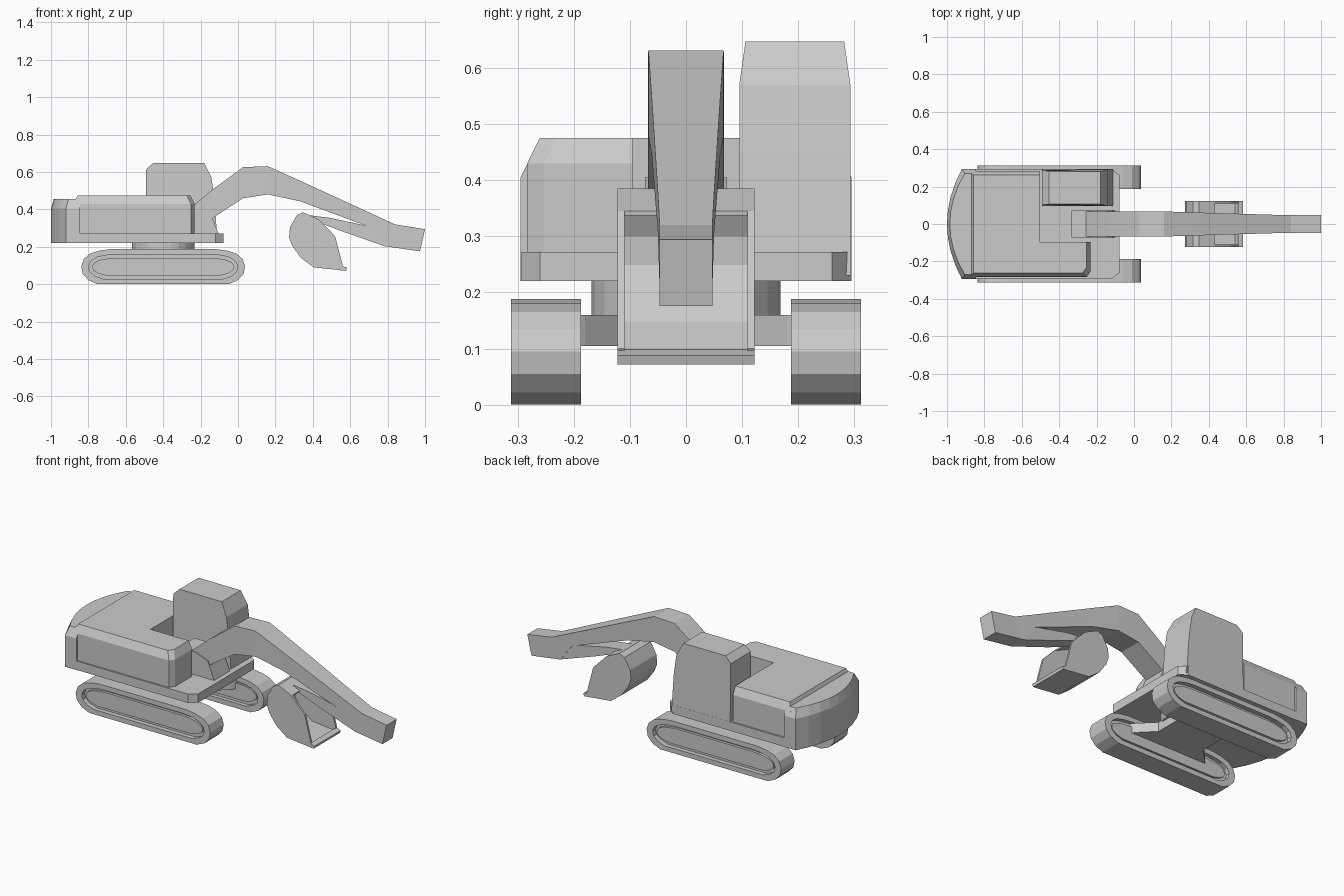
import bpy, bmesh, math

cube = bpy.data.objects.get("Cube")
if cube:
    bpy.data.objects.remove(cube)

grey = bpy.data.materials.new("plain grey")
grey.use_nodes = True
COLOR = (0.6, 0.6, 0.6, 1)
grey.diffuse_color = COLOR
grey.node_tree.nodes["Principled BSDF"].inputs["Base Color"].default_value = COLOR


def loft(name, rings, closed=False):
    """Skin a sequence of equal point rings; cap the ends, or join them if closed."""
    bm = bmesh.new()
    loops = [[bm.verts.new(p) for p in ring] for ring in rings]
    n = len(loops[0])
    pairs = list(zip(loops, loops[1:]))
    if closed:
        pairs.append((loops[-1], loops[0]))
    else:
        bm.faces.new(loops[0])
        bm.faces.new(loops[-1])
    for a, b in pairs:
        for i in range(n):
            j = (i + 1) % n
            bm.faces.new((a[i], a[j], b[j], b[i]))
    bmesh.ops.recalc_face_normals(bm, faces=bm.faces)
    mesh = bpy.data.meshes.new(name)
    bm.to_mesh(mesh)
    bm.free()
    mesh.materials.append(grey)
    obj = bpy.data.objects.new(name, mesh)
    bpy.context.collection.objects.link(obj)
    return obj


def side(profile, y):
    return [(x, y, z) for x, z in profile]


def plan(outline, z):
    return [(x, y, z) for x, y in outline]


def slab(name, profile, y0, y1):
    return loft(name, [side(profile, y0), side(profile, y1)])


def plate(name, outline, z0, z1):
    return loft(name, [plan(outline, z0), plan(outline, z1)])


# Crawler tracks: outer belt ring, web and raised inner frame
half = [(0.35, 0), (0.40, 0.022), (0.43, 0.055), (0.438, 0.095),
        (0.425, 0.135), (0.39, 0.165), (0.34, 0.18), (0.28, 0.188)]
belt = half + [(-x, z) for x, z in reversed(half)]


def track_outline(sx, sz):
    return [(-0.4 + x * sx, 0.094 + (z - 0.094) * sz) for x, z in belt]


for label, s in (("left", 1), ("right", -1)):
    outer, inner = track_outline(1, 1), track_outline(0.91, 0.7)
    y_in, y_out = s * 0.187, s * 0.312
    loft(label + "_track_belt", [side(outer, y_in), side(outer, y_out),
                                 side(inner, y_out), side(inner, y_in)], closed=True)
    slab(label + "_track_web", track_outline(0.92, 0.72), s * 0.21, s * 0.285)
    slab(label + "_track_frame", track_outline(0.87, 0.5), s * 0.2, s * 0.3)

# Undercarriage cross frame with a narrow waist
waist = [(-0.66, -0.22), (-0.14, -0.22), (-0.17, -0.18), (-0.25, -0.1), (-0.25, 0.1),
         (-0.17, 0.18), (-0.14, 0.22), (-0.66, 0.22), (-0.63, 0.18), (-0.55, 0.1),
         (-0.55, -0.1), (-0.63, -0.18)]
plate("cross_frame", waist, 0.105, 0.16)

# Slewing ring
circle = [(-0.4 + 0.168 * math.cos(a * math.tau / 24),
           0.168 * math.sin(a * math.tau / 24)) for a in range(24)]
plate("slewing_ring", circle, 0.15, 0.23)

# Deck with cut front corners
deck = [(-0.86, -0.293), (-0.12, -0.293), (-0.077, -0.26),
        (-0.077, 0.26), (-0.12, 0.293), (-0.86, 0.293)]
plate("deck", deck, 0.22, 0.272)


# Rounded counterweight with a sloping upper rim
def counterweight_outline(width, back):
    arc = [(back + 0.08 * (i / 4) ** 2, width * i / 4) for i in range(-4, 5)]
    return arc + [(-0.845, width), (-0.845, -width)]


loft("counterweight", [plan(counterweight_outline(0.295, -1.0), 0.22),
                       plan(counterweight_outline(0.295, -1.0), 0.405),
                       plan(counterweight_outline(0.27, -0.985), 0.455)])


# Engine housing: L-shaped, notched for the cab and boom, bevelled along the top
def housing_outline(inset):
    w, f = 0.283 - inset, -0.232 - inset
    return [(-0.88 + inset, -w), (f - 0.02, -w), (f, -w + 0.03), (f, -0.095),
            (-0.503, -0.095), (-0.503, w), (-0.88 + inset, w)]


loft("engine_housing", [plan(housing_outline(0), 0.26),
                        plan(housing_outline(0), 0.43),
                        plan(housing_outline(0.022), 0.475)])

# Cab with tapered roof and sloping windscreen
cab_side = [(-0.492, 0.23), (-0.492, 0.612), (-0.455, 0.647), (-0.18, 0.647),
            (-0.142, 0.57), (-0.125, 0.45), (-0.11, 0.23)]


def cab_ring(edge, inward):
    return [(x, edge + inward * 0.011 * max(0, z - 0.57) / 0.077, z) for x, z in cab_side]


loft("cab", [cab_ring(0.095, 1), cab_ring(0.293, -1)])

# Boom mounting bracket
slab("boom_bracket", [(-0.335, 0.26), (-0.335, 0.405), (-0.225, 0.405),
                      (-0.145, 0.375), (-0.1, 0.26)], -0.073, 0.073)

# Boom and arm: stations of (top x, top z, bottom x, bottom z, half width)
stations = [(-0.275, 0.39, -0.225, 0.36, 0.068), (-0.134, 0.508, -0.144, 0.348, 0.068),
            (0.027, 0.626, 0.027, 0.46, 0.068), (0.16, 0.631, 0.16, 0.48, 0.067),
            (0.35, 0.545, 0.33, 0.444, 0.061), (0.72, 0.375, 0.706, 0.305, 0.05),
            (0.84, 0.32, 0.786, 0.203, 0.047), (1.0, 0.294, 0.973, 0.176, 0.047)]
loft("boom", [[(tx, -w, tz), (tx, w, tz), (bx, w, bz), (bx, -w, bz)]
              for tx, tz, bx, bz, w in stations])
slab("bucket_link", [(0.33, 0.375), (0.49, 0.355), (0.706, 0.309), (0.84, 0.3),
                     (0.786, 0.203), (0.55, 0.285), (0.42, 0.335)], -0.045, 0.045)

# Bucket: curved shell, side cheeks and cutting lip
back = [(0.433, 0.345), (0.348, 0.385), (0.315, 0.37), (0.278, 0.305), (0.273, 0.25),
        (0.29, 0.205), (0.335, 0.142), (0.405, 0.09), (0.55, 0.075)]
cheek = back + [(0.56, 0.1), (0.519, 0.257)]
shell = [(0.415 + (x - 0.415) * 0.93, 0.23 + (z - 0.23) * 0.93) for x, z in reversed(back)]
slab("bucket_shell", back + shell, -0.115, 0.115)
for label, s in (("left", 1), ("right", -1)):
    slab(label + "_bucket_cheek", cheek, s * 0.11, s * 0.122)
slab("bucket_lip", [(0.53, 0.076), (0.578, 0.072), (0.583, 0.088), (0.555, 0.098)],
     -0.122, 0.122)
